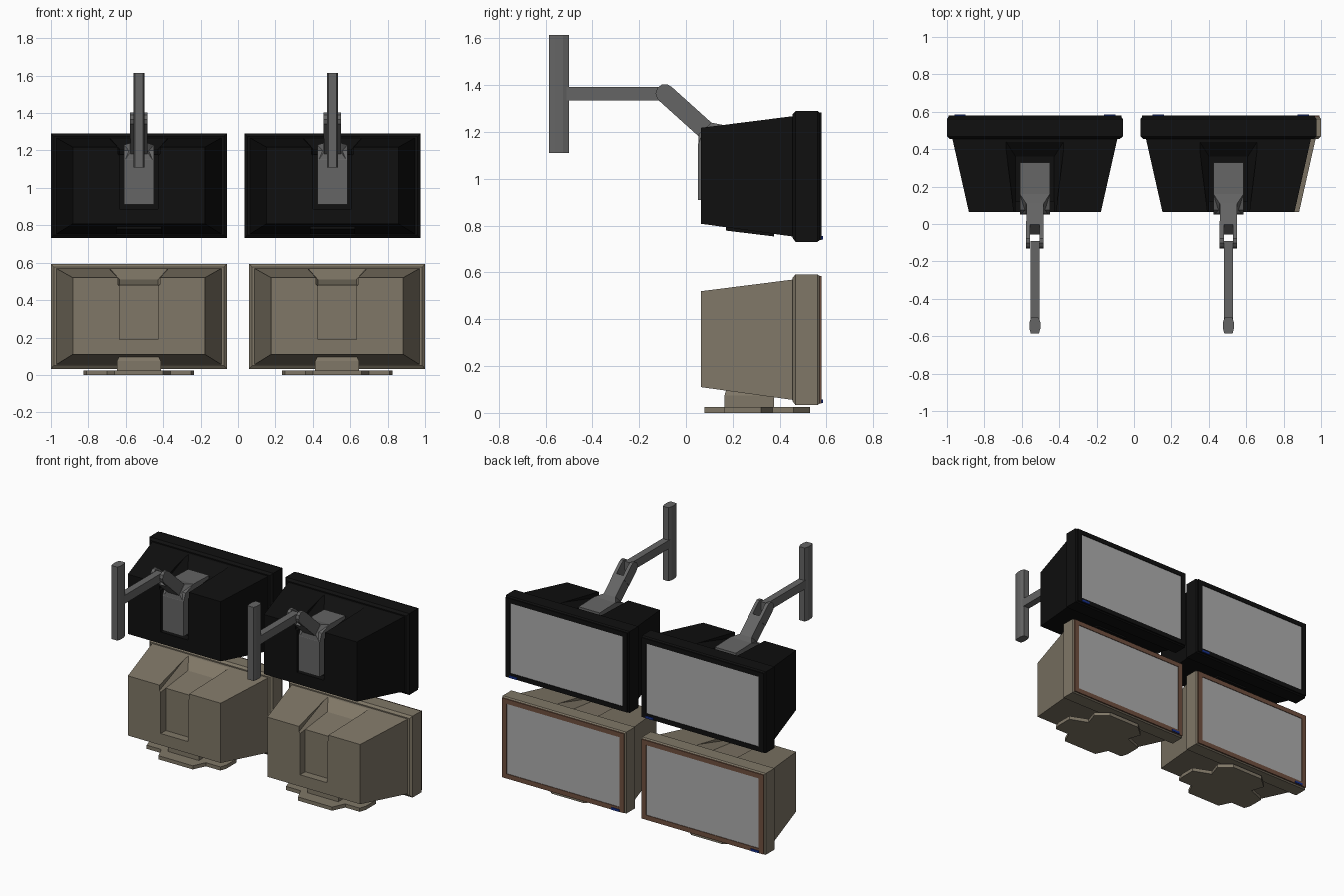
import bpy, bmesh, math
from mathutils import Vector

if "Cube" in bpy.data.objects:
    bpy.data.objects.remove(bpy.data.objects["Cube"])


def mat(name, r, g, b):
    m = bpy.data.materials.new(name)
    m.diffuse_color = (r, g, b, 1)
    m.use_nodes = True
    m.node_tree.nodes["Principled BSDF"].inputs["Base Color"].default_value = m.diffuse_color
    return m


TAN = mat("tan_plastic", .215, .185, .135)
BLACK = mat("black_plastic", .005, .005, .005)
WOOD = mat("brown_trim", .16, .08, .05)
SCREEN = mat("screen_grey", .42, .42, .42)
METAL = mat("arm_grey", .13, .13, .13)
BLUE = mat("blue_badge", .008, .03, .27)


def finish(name, bm, mats, loc):
    bmesh.ops.recalc_face_normals(bm, faces=bm.faces)
    me = bpy.data.meshes.new(name)
    bm.to_mesh(me)
    bm.free()
    for m in mats:
        me.materials.append(m)
    ob = bpy.data.objects.new(name, me)
    ob.location = loc
    bpy.context.collection.objects.link(ob)
    return ob


def loft(name, rings, mats, loc, seg_mats=None):
    """Rectangular rings (y, half width, z low, z high) joined along y."""
    bm = bmesh.new()
    rs = [[bm.verts.new((sx * h, y, z)) for sx, z in ((-1, a), (1, a), (1, b), (-1, b))]
          for y, h, a, b in rings]
    bm.faces.new(rs[0])
    for k in range(len(rs) - 1):
        for i in range(4):
            j = (i + 1) % 4
            f = bm.faces.new((rs[k][i], rs[k][j], rs[k + 1][j], rs[k + 1][i]))
            f.material_index = seg_mats[k] if seg_mats else 0
    f = bm.faces.new(rs[-1])
    f.material_index = seg_mats[-1] if seg_mats else 0
    return finish(name, bm, mats, loc)


def prism(name, pts, lo, hi, axis, m, loc):
    """Extrude an outline: axis x takes (y, z) points, axis z takes (x, y)."""
    bm = bmesh.new()
    put = (lambda p, t: (t, p[0], p[1])) if axis == 'x' else (lambda p, t: (p[0], p[1], t))
    a = [bm.verts.new(put(p, lo)) for p in pts]
    b = [bm.verts.new(put(p, hi)) for p in pts]
    bm.faces.new(a)
    bm.faces.new(b)
    for i in range(len(pts)):
        j = (i + 1) % len(pts)
        bm.faces.new((a[i], a[j], b[j], b[i]))
    return finish(name, bm, [m], loc)


def hull(name, pts, loc, m=None):
    """Mirrored convex hull of (half width, y, z) points."""
    bm = bmesh.new()
    for h, y, z in pts:
        for s in (-1, 1):
            bm.verts.new((s * h, y, z))
    bmesh.ops.convex_hull(bm, input=bm.verts)
    bmesh.ops.dissolve_limit(bm, angle_limit=.01, verts=bm.verts, edges=bm.edges)
    return finish(name, bm, [m] if m else [], loc)


def bar(name, p, q, w, t, m, loc):
    """Straight bar from p to q in the yz plane, half width w, half thickness t."""
    p, q = Vector(p), Vector(q)
    d = (q - p).normalized()
    n = Vector((-d.y, d.x)) * t
    return prism(name, [p + n, q + n, q - n, p - n], -w, w, 'x', m, loc)


def cut(ob, cutter):
    md = ob.modifiers.new("recess", 'BOOLEAN')
    md.object = cutter
    md.operation = 'DIFFERENCE'
    md.solver = 'EXACT'
    cutter.hide_render = True
    cutter.hide_set(True)


def monitor(tag, loc, shell, trim, badge_x):
    # tapered housing with a channel in the back and top
    body = loft(tag + "_housing", [(.065, .353, .11, .52), (.46, .442, .055, .57)], [shell], loc)
    cut(body, hull(tag + "_back_cutter", [(.103, y, z) for y in (0, .12) for z in (.19, .65)], loc))
    cut(body, hull(tag + "_top_cutter",
                   [(.103, -.01, .465), (.103, .36, .51), (.16, .45, .575),
                    (.103, -.01, .7), (.16, .45, .7)], loc))
    # front rim, trim ring and slightly sunken screen
    rim = [(.455, .455, .05, .577), (.468, .47, .033, .592), (.562, .47, .033, .592),
           (.571, .463, .040, .585), (.579, .463, .040, .585),
           (.579, .428, .072, .553), (.575, .428, .072, .553)]
    loft(tag + "_rim_and_screen", rim, [shell, trim, SCREEN], loc, [0, 0, 0, 1, 1, 1, 2])
    # small badge plate
    loft(tag + "_badge", [(.578, .03, .042, .057), (.585, .03, .042, .057)], [BLUE],
         (loc[0] + badge_x, loc[1], loc[2]))


def stand(tag, loc):
    # flat lobed foot
    half = [(.13, .08), (.17, .165), (.28, .165), (.295, .21), (.295, .32),
            (.17, .37), (.20, .46), (.12, .53)]
    outline = half + [(-x, y) for x, y in reversed(half)]
    prism(tag + "_foot", outline, 0, .025, 'z', TAN, loc)
    # neck
    hull(tag + "_neck", [(.117, .165, .02), (.117, .375, .02), (.117, .165, .075),
                         (.117, .375, .075), (.1, .175, .11), (.1, .365, .11)], loc, TAN)


def wall_arm(tag, loc):
    # wall post with chamfered corners
    prism(tag + "_wall_post", [(-.022, -.585), (.022, -.585), (.029, -.56), (.029, -.525),
                               (.02, -.5), (-.02, -.5), (-.029, -.525), (-.029, -.56)],
          1.11, 1.615, 'z', METAL, loc)
    # level arm, elbow cheeks, sloping arm
    bar(tag + "_level_arm", (-.525, 1.363), (-.09, 1.363), .024, .029, METAL, loc)
    ring = [(-.09 + .04 * math.cos(i * math.pi / 5), 1.365 + .04 * math.sin(i * math.pi / 5))
            for i in range(10)]
    for s in (-1, 1):
        lo, hi = sorted((s * .025, s * .047))
        prism(tag + "_elbow_cheek", ring, lo, hi, 'x', METAL, loc)
        arm = bar(tag + "_elbow_fork", (-.09, 1.365), (-.01, 1.293), .011, .04, METAL,
                  (loc[0] + s * .036, loc[1], loc[2]))
    bar(tag + "_sloping_arm", (-.03, 1.311), (.12, 1.176), .045, .04, METAL, loc)
    # bracket folded over the back and top of the housing
    prism(tag + "_bracket", [(.052, .91), (.052, 1.15), (.075, 1.20), (.16, 1.23), (.33, 1.225),
                             (.33, 1.19), (.13, 1.15), (.125, .91)], -.08, .08, 'x', METAL, loc)
    hull(tag + "_bracket_shoulder", [(.08, .052, 1.14), (.08, .16, 1.23), (.08, .16, 1.15),
                                     (.047, .055, 1.19), (.047, .11, 1.24)], loc, METAL)


# lower pair on stands, upper pair on wall arms
for side, x in (("left", -.53), ("right", .53)):
    monitor(side + "_lower", (x, 0, 0), TAN, WOOD, -.40)
    stand(side + "_lower", (x, 0, 0))
for side, x in (("left", -.53), ("right", .505)):
    monitor(side + "_upper", (x, 0, .698), BLACK, BLACK, .40)
    loft(side + "_upper_socket", [(.17, .12, .081, .2), (.375, .12, .056, .2)], [BLACK], (x, 0, .698))
    wall_arm(side + "_upper", (x, 0, 0))
